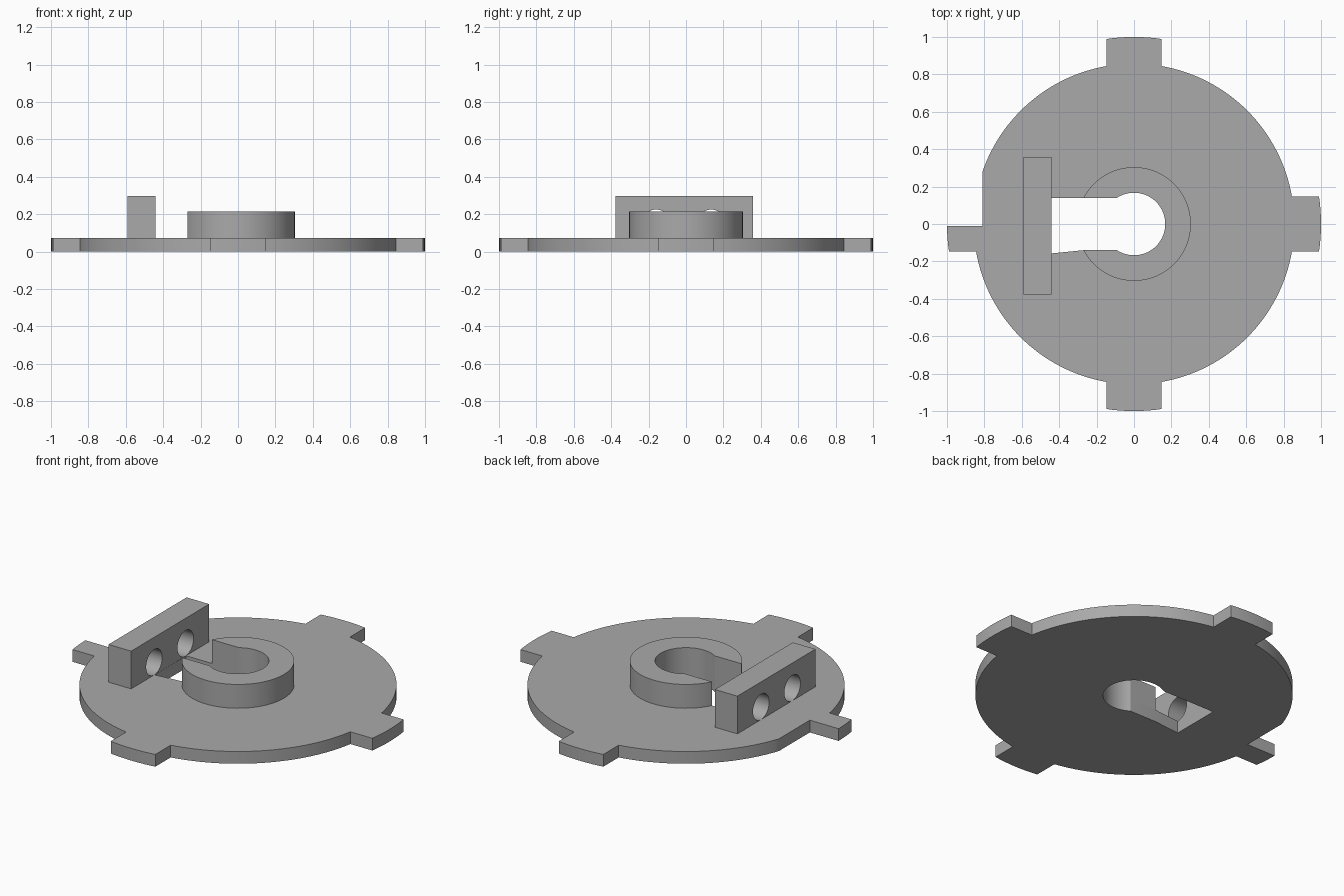
import bpy, bmesh
from math import sin, cos, asin, acos, pi, radians
from mathutils import Matrix

cube = bpy.data.objects.get("Cube")
if cube:
    bpy.data.objects.remove(cube, do_unlink=True)

grey = bpy.data.materials.new("plain grey")
grey.use_nodes = True
COLOUR = (0.4, 0.4, 0.4, 1)
grey.diffuse_color = COLOUR
grey.node_tree.nodes["Principled BSDF"].inputs["Base Color"].default_value = COLOUR

PLATE_TOP = 0.073
DISC_R, TAB_R, TAB_HALF = 0.857, 1.0, 0.147


def arc(r, start, end, steps):
    return [(r * cos(start + (end - start) * i / steps),
             r * sin(start + (end - start) * i / steps)) for i in range(steps + 1)]


def prism(name, outline, z0, z1):
    """Extrude a flat outline between two heights."""
    bm = bmesh.new()
    face = bm.faces.new([bm.verts.new((x, y, z0)) for x, y in outline])
    top = bmesh.ops.extrude_face_region(bm, geom=[face])["geom"]
    bmesh.ops.translate(bm, vec=(0, 0, z1 - z0),
                        verts=[v for v in top if isinstance(v, bmesh.types.BMVert)])
    bmesh.ops.recalc_face_normals(bm, faces=bm.faces)
    mesh = bpy.data.meshes.new(name)
    bm.to_mesh(mesh)
    bm.free()
    mesh.materials.append(grey)
    obj = bpy.data.objects.new(name, mesh)
    bpy.context.collection.objects.link(obj)
    return obj


def cut(obj, cutter):
    mod = obj.modifiers.new("cut", "BOOLEAN")
    mod.operation, mod.solver, mod.object = "DIFFERENCE", "EXACT", cutter
    bpy.context.view_layer.objects.active = obj
    bpy.ops.object.modifier_apply(modifier=mod.name)


# Disc outline with four tabs; the left-hand one is half cut away beside a flat
inner, outer = asin(TAB_HALF / DISC_R), asin(TAB_HALF / TAB_R)
flat_x, notch_y = -0.81, -0.01
outline = []
for k in range(4):
    mid = k * pi / 2
    if k == 2:
        outline += [(flat_x, notch_y), (-TAB_R, notch_y)]
        outline += arc(TAB_R, pi + 0.02, pi + outer, 6)
    else:
        outline += arc(TAB_R, mid - outer, mid + outer, 10)
    end = pi - acos(-flat_x / DISC_R) if k == 1 else mid + pi / 2 - inner
    outline += arc(DISC_R, mid + inner, end, 32)
plate = prism("tabbed_plate", outline, 0, PLATE_TOP)

# Raised collar round the bore
collar = prism("collar", arc(0.304, 0, 2 * pi, 96)[:-1], PLATE_TOP, 0.215)

# Keyhole opening through plate and collar
bore_r, slot_half = 0.167, 0.14
a = pi - asin(slot_half / bore_r)
keyhole = [(-0.44, slot_half), (-0.44, -0.157), (-0.27, -slot_half)] + arc(bore_r, -a, a, 64)
keyhole_cutter = prism("keyhole_cutter", keyhole, -0.1, 0.4)
for part in (plate, collar):
    cut(part, keyhole_cutter)

# Upright bar with two cross holes
bar = prism("upright_bar", [(-0.59, -0.377), (-0.441, -0.377), (-0.441, 0.358), (-0.59, 0.358)],
            PLATE_TOP, 0.298)
cutters = [keyhole_cutter]
for y in (-0.16, 0.135):
    drill = prism("hole_cutter", arc(0.076, 0, 2 * pi, 48)[:-1], -0.3, 0.3)
    drill.data.transform(Matrix.Translation((-0.51, y, 0.149)) @ Matrix.Rotation(pi / 2, 4, "Y"))
    cut(bar, drill)
    cutters.append(drill)
for cutter in cutters:
    bpy.data.objects.remove(cutter, do_unlink=True)

# Smooth round walls, crisp edges
for part in (plate, collar, bar):
    bpy.ops.object.select_all(action="DESELECT")
    part.select_set(True)
    bpy.context.view_layer.objects.active = part
    bpy.ops.object.shade_smooth_by_angle(angle=radians(25))
